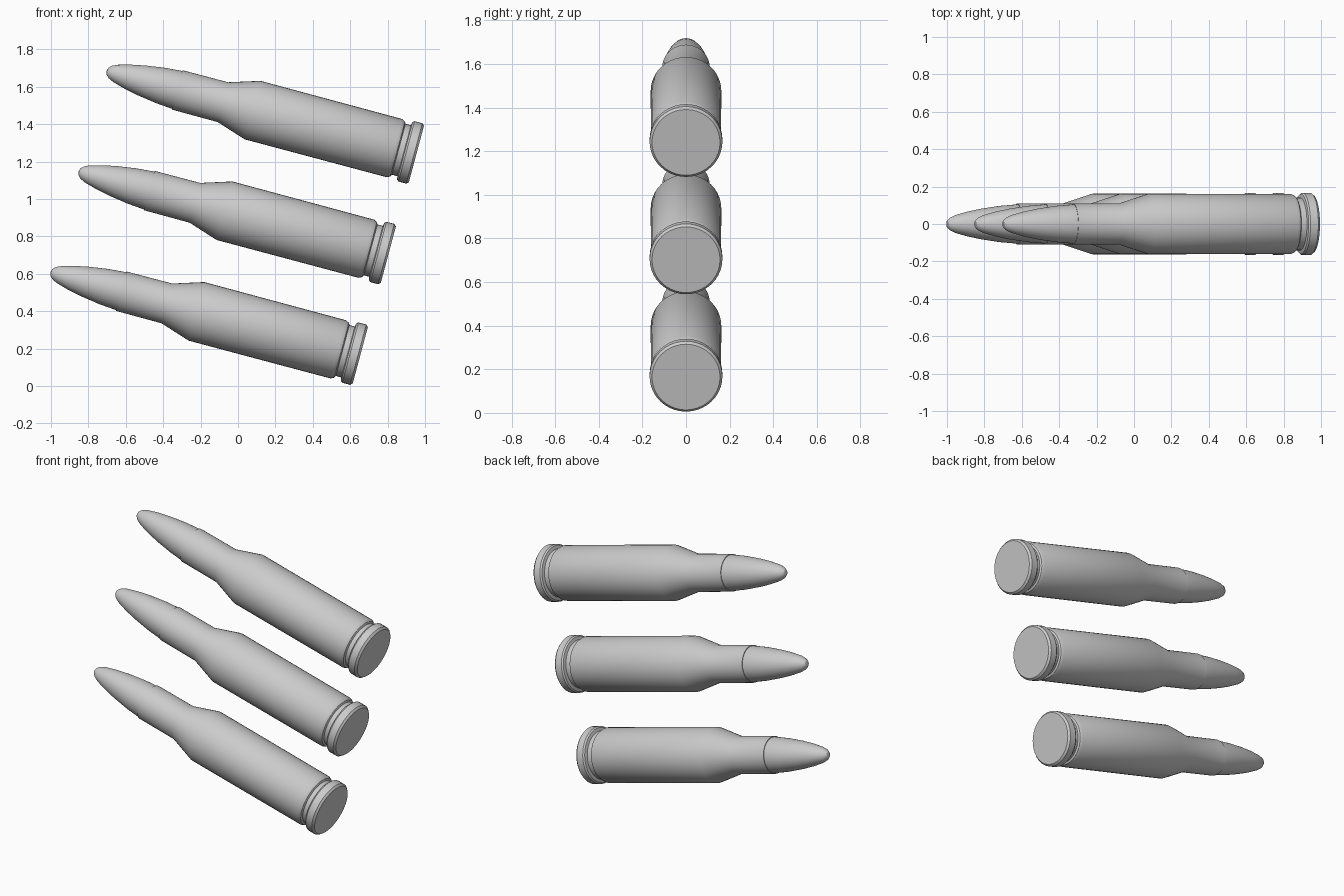
import bpy, bmesh, math
from mathutils import Matrix, Vector

if "Cube" in bpy.data.objects:
    bpy.data.objects.remove(bpy.data.objects["Cube"])

SEGMENTS = 40
TILT = math.radians(-75)      # lathe axis leans toward -x, 15 degrees above level

# Profiles: (distance from base, radius)
CASE = [(0, 0), (0, 0.156), (0.012, 0.167), (0.055, 0.167), (0.064, 0.160),
        (0.068, 0.141), (0.098, 0.141), (0.104, 0.152), (0.122, 0.161),
        (0.907, 0.162), (1.071, 0.110), (1.324, 0.109), (1.324, 0.104)]
BULLET = [(1.30, 0.0), (1.30, 0.105), (1.324, 0.105), (1.42, 0.097), (1.522, 0.082),
          (1.60, 0.066), (1.665, 0.048), (1.695, 0.034), (1.711, 0.018), (1.715, 0)]


def lathe(name, profile, base):
    bm = bmesh.new()
    verts = [bm.verts.new((r, 0, s)) for s, r in profile]
    edges = [bm.edges.new(p) for p in zip(verts, verts[1:])]
    bmesh.ops.spin(bm, geom=verts + edges, axis=(0, 0, 1), cent=(0, 0, 0),
                   angle=math.tau, steps=SEGMENTS, use_duplicate=False)
    bmesh.ops.remove_doubles(bm, verts=bm.verts, dist=1e-5)
    bmesh.ops.recalc_face_normals(bm, faces=bm.faces)
    bm.transform(Matrix.Translation(base) @ Matrix.Rotation(TILT, 4, 'Y'))
    mesh = bpy.data.meshes.new(name)
    bm.to_mesh(mesh)
    bm.free()
    ob = bpy.data.objects.new(name, mesh)
    bpy.context.collection.objects.link(ob)
    # Outward normals even on the open-ended case
    c = base + Vector((-math.cos(math.radians(15)), 0, math.sin(math.radians(15)))) * 0.5
    f = max(mesh.polygons, key=lambda p: p.area)
    if f.normal.dot(f.center - c) < 0:
        mesh.flip_normals()
    bpy.ops.object.select_all(action='DESELECT')
    ob.select_set(True)
    bpy.context.view_layer.objects.active = ob
    bpy.ops.object.shade_smooth_by_angle(angle=math.radians(30))
    return ob


# Three stepped rounds, each a case with a seated bullet
for i in range(3):
    base = Vector((0.654 + 0.15 * i, 0, 0.165 + 0.538 * i))
    # small lift keeps the lowest rim on the ground
    base.z -= 0.165 - (0.167 * math.cos(math.radians(15)) - 0.012 * math.sin(math.radians(15))) 
    base.z += 0.006
    lathe(f"case_{i + 1}", CASE, base)
    lathe(f"bullet_{i + 1}", BULLET, base)
